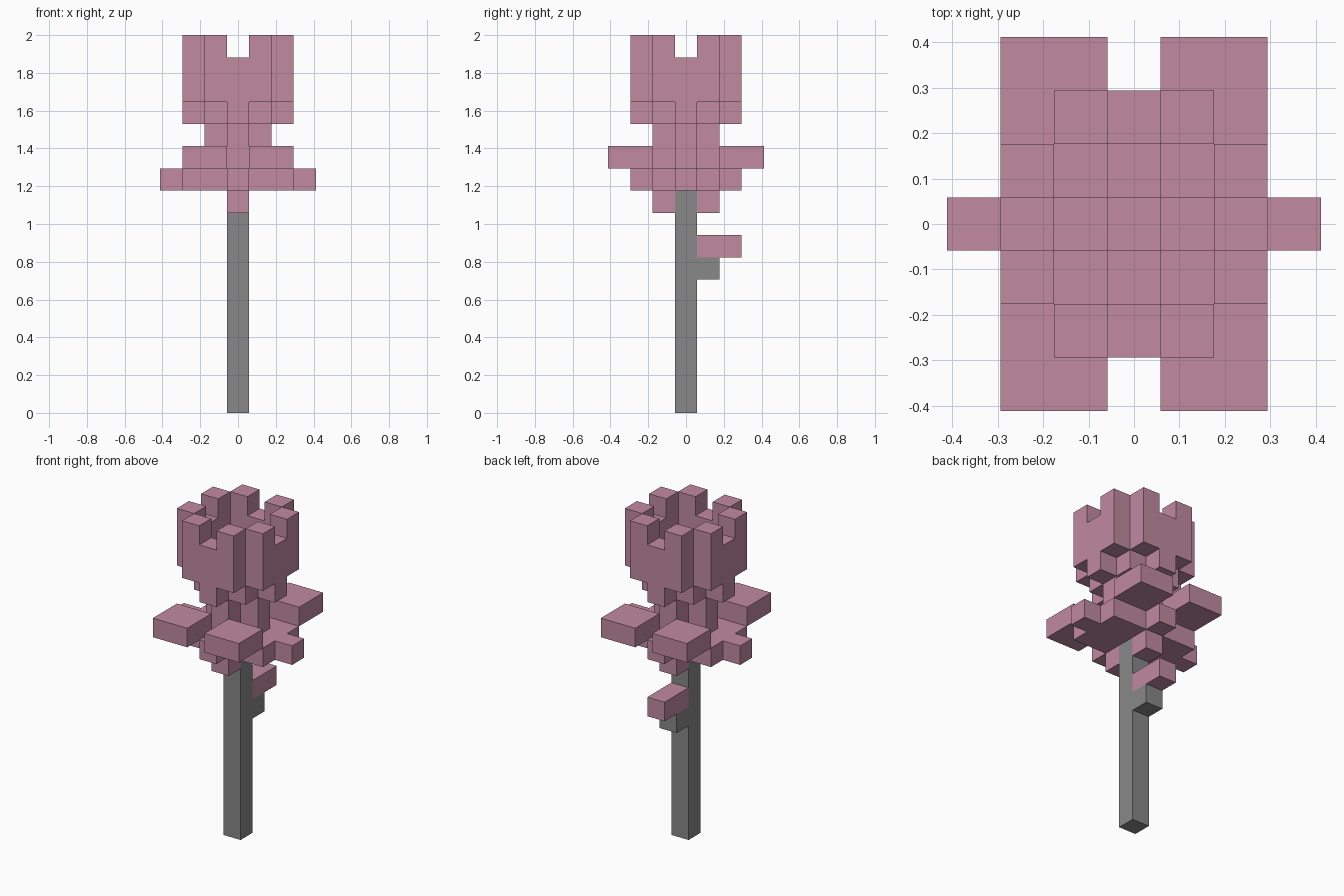
import bpy, bmesh
from mathutils import Vector

cube = bpy.data.objects.get("Cube")
if cube:
    bpy.data.objects.remove(cube, do_unlink=True)

U = 2 / 17  # edge of one block


def material(name, color):
    m = bpy.data.materials.new(name)
    m.use_nodes = True
    m.diffuse_color = (*color, 1)
    m.node_tree.nodes["Principled BSDF"].inputs["Base Color"].default_value = (*color, 1)
    return m


pink = material("dusty_pink", (0.533, 0.254, 0.352))
gray = material("stem_gray", (0.246, 0.246, 0.246))


def block(xs, ys, zs):
    """Cells filling inclusive ranges along each axis."""
    span = lambda r: range(r[0], r[1] + 1)
    return {(x, y, z) for x in span(xs) for y in span(ys) for z in span(zs)}


def mirror(cells):
    """Mirror cells across both the x and y planes."""
    return {(sx * x, sy * y, z) for x, y, z in cells for sx in (1, -1) for sy in (1, -1)}


def quarter(cells):
    """Four-way symmetry: mirrored, plus x and y swapped."""
    return mirror(cells | {(y, x, z) for x, y, z in cells})


parts = {}

# Stem with its small side twig
parts["stem"] = (block((0, 0), (0, 0), (0, 9)) | {(0, 1, 6)}, gray)

# Small leaf on the twig
parts["stem_leaf"] = (block((0, 0), (1, 2), (7, 7)), pink)

# Sepals hugging the stem, then the flat collar
parts["sepals"] = (mirror({(0, 1, 9)}), pink)
parts["collar"] = (block((-2, 2), (-1, 1), (10, 10)) | mirror({(3, 0, 10), (0, 2, 10)}), pink)

# Four broad outer petals
parts["outer_petals"] = (mirror(block((1, 2), (2, 3), (11, 11))), pink)

# Cross-shaped neck, open in the middle at the top
parts["neck"] = ({(0, 0, 11)} | quarter(block((1, 1), (0, 0), (11, 12))), pink)

# Base of the bloom
parts["bloom_base"] = (quarter({(1, 1, 13), (2, 0, 13)}), pink)

# Upright petals with notched tips
parts["inner_petals"] = (quarter(block((2, 2), (0, 1), (14, 15)) | {(2, 1, 16)}), pink)

filled = set().union(*(cells for cells, _ in parts.values()))


def build(name, cells, mat):
    """Outer skin of the cells, with coplanar faces joined."""
    bm = bmesh.new()
    for c in sorted(cells):
        for axis in range(3):
            for sign in (1, -1):
                n = Vector((0, 0, 0))
                n[axis] = sign
                if tuple(int(a + b) for a, b in zip(c, n)) in filled:
                    continue
                a = Vector((0, 0, 0))
                a[(axis + 1) % 3] = 0.5
                b = n.cross(a)
                mid = Vector(c) + Vector((0, 0, 0.5)) + n / 2
                corners = (mid - a - b, mid + a - b, mid + a + b, mid - a + b)
                bm.faces.new([bm.verts.new(p * U) for p in corners])
    bmesh.ops.remove_doubles(bm, verts=bm.verts, dist=U / 100)
    bmesh.ops.dissolve_limit(bm, angle_limit=0.01, verts=bm.verts, edges=bm.edges)
    for f in bm.faces:
        f.smooth = False
    mesh = bpy.data.meshes.new(name)
    bm.to_mesh(mesh)
    bm.free()
    mesh.materials.append(mat)
    obj = bpy.data.objects.new(name, mesh)
    bpy.context.collection.objects.link(obj)


for part_name, (cells, mat) in parts.items():
    build(part_name, cells, mat)
